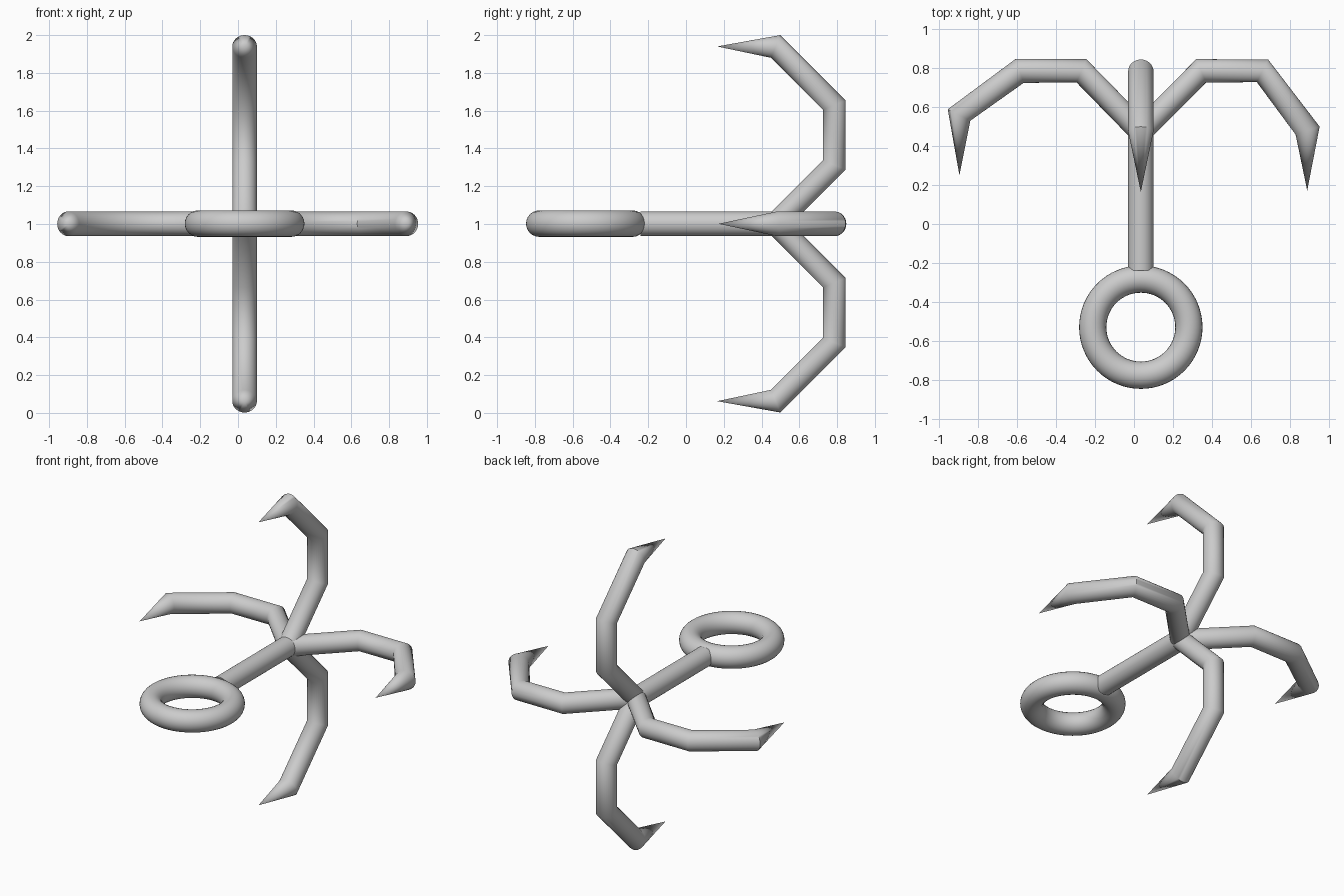
import bpy, bmesh, math
from mathutils import Vector

if "Cube" in bpy.data.objects:
    bpy.data.objects.remove(bpy.data.objects["Cube"])

CX, CZ, R, SEG = 0.035, 1.001, 0.065, 32
HUB_Y = 0.475


def finish(obj):
    bpy.ops.object.select_all(action='DESELECT')
    obj.select_set(True)
    bpy.context.view_layer.objects.active = obj
    bpy.ops.object.shade_smooth_by_angle(angle=math.radians(50))


def arm(name, axis, path, tip):
    """Bent tube in the plane of +y and axis, ending in a pointed cone.
    path and tip are (distance along axis, y)."""
    axis = Vector(axis)
    side = axis.cross(Vector((0, 1, 0)))
    to3d = lambda p: Vector((CX, p[1], CZ)) + axis * p[0]
    pts = [to3d(p) for p in [(0, 0), (0, HUB_Y)] + path + [tip]]
    bm = bmesh.new()
    rings = []
    for a, b, c in zip(pts, pts[1:], pts[2:]):
        tangent = ((b - a).normalized() + (c - b).normalized()).normalized()
        across = side.cross(tangent)
        rings.append([bm.verts.new(b + R * (math.cos(t) * side + math.sin(t) * across))
                      for t in (2 * math.pi * i / SEG for i in range(SEG))])
    for r0, r1 in zip(rings, rings[1:]):
        for i in range(SEG):
            j = (i + 1) % SEG
            bm.faces.new((r0[i], r0[j], r1[j], r1[i]))
    point = bm.verts.new(pts[-1])
    for i in range(SEG):
        bm.faces.new((rings[-1][i], rings[-1][(i + 1) % SEG], point))
    bm.faces.new(rings[0][::-1])
    bmesh.ops.recalc_face_normals(bm, faces=bm.faces)
    mesh = bpy.data.meshes.new(name)
    bm.to_mesh(mesh)
    bm.free()
    obj = bpy.data.objects.new(name, mesh)
    bpy.context.collection.objects.link(obj)
    finish(obj)


# Rope ring
bpy.ops.mesh.primitive_torus_add(location=(CX, -0.53, CZ + 0.001), major_radius=0.247,
                                 minor_radius=0.070, major_segments=64, minor_segments=24)
ring = bpy.context.object
ring.name = "rope_ring"
finish(ring)

# Shaft
y0, y1 = -0.24, HUB_Y
bpy.ops.mesh.primitive_cylinder_add(vertices=SEG, radius=R, depth=y1 - y0,
                                    location=(CX, (y0 + y1) / 2, CZ),
                                    rotation=(math.pi / 2, 0, 0))
shaft = bpy.context.object
shaft.name = "shaft"
finish(shaft)

# Upper and lower hooks
vertical = [(0.312, 0.785), (0.628, 0.785), (0.939, 0.475)]
arm("upper_hook", (0, 0, 1), vertical, (0.939, 0.165))
arm("lower_hook", (0, 0, -1), vertical, (0.939, 0.165))

# Side hooks, each bent a little differently
arm("right_hook", (1, 0, 0), [(0.31, 0.787), (0.625, 0.787), (0.857, 0.48)], (0.855, 0.172))
arm("left_hook", (-1, 0, 0), [(0.305, 0.787), (0.622, 0.787), (0.934, 0.56)], (0.932, 0.25))
